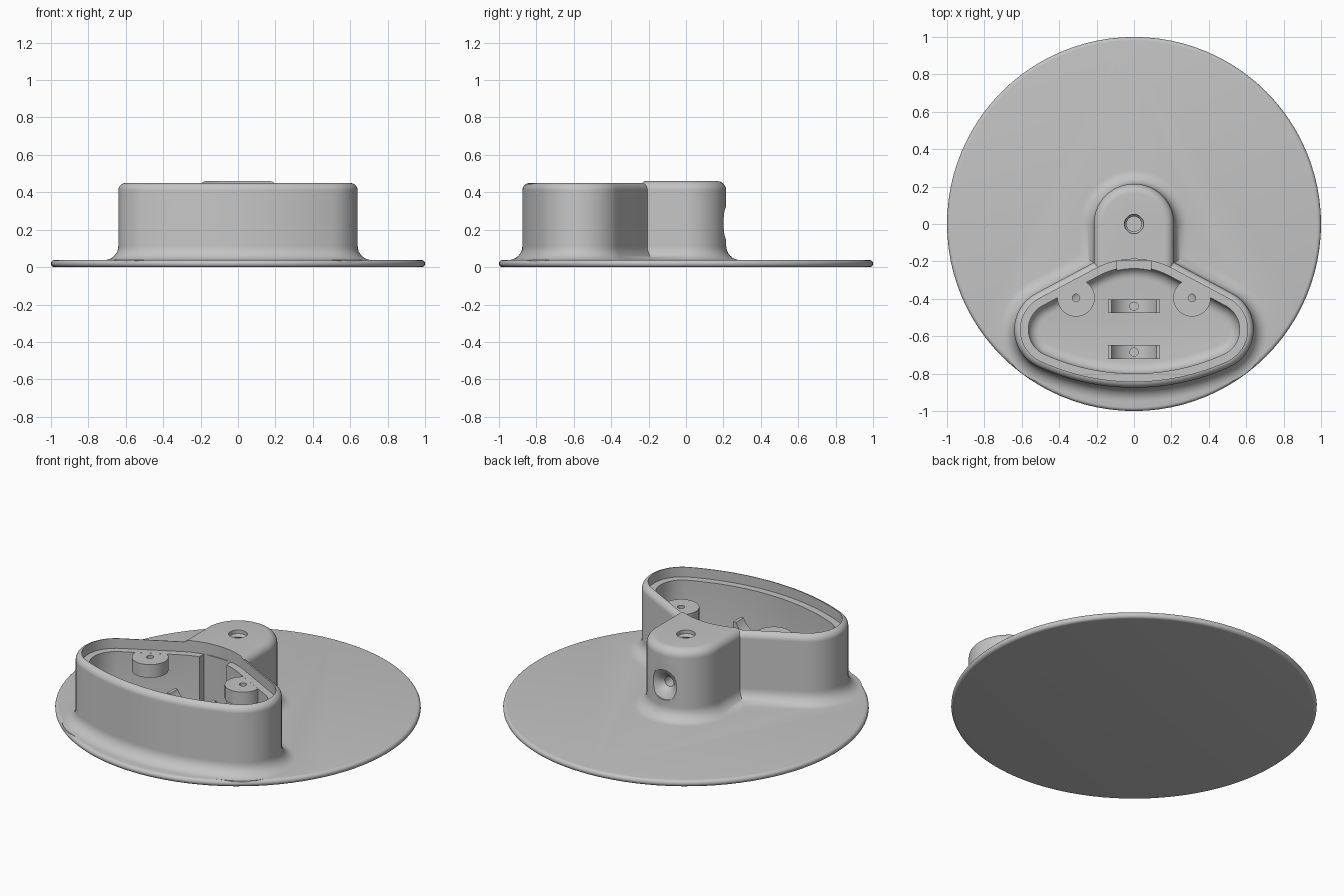
import bpy, bmesh
from math import sin, cos, pi, radians

if "Cube" in bpy.data.objects:
    bpy.data.objects.remove(bpy.data.objects["Cube"], do_unlink=True)

grey = bpy.data.materials.new("plain grey")
grey.use_nodes = True
grey.diffuse_color = (0.55, 0.55, 0.55, 1)
grey.node_tree.nodes["Principled BSDF"].inputs["Base Color"].default_value = (0.55, 0.55, 0.55, 1)


def arc(cx, cy, r, a0, a1, n):
    return [(cx + r * cos(radians(a0 + (a1 - a0) * i / n)),
             cy + r * sin(radians(a0 + (a1 - a0) * i / n))) for i in range(n + 1)]


# Outlines, each grown or shrunk by d
def circle(d):
    return arc(0, 0, d, 0, 360, 96)[:-1]


def pod_outline(d):
    return (arc(0, -0.63, 0.475 + d, 62, 118, 16)
            + arc(-0.42, -0.5645, 0.22 + d, 118, 245.7, 24)
            + arc(0, 0.365, 1.24 + d, 245.7, 294.3, 24)[1:]
            + arc(0.42, -0.5645, 0.22 + d, 294.3, 422, 24)[1:])


def post_outline(d):
    r = 0.215 + d
    return arc(0, 0, r, 0, 180, 36) + [(-r, -0.3), (r, -0.3)]


def loft(name, outline, profile, place=None):
    """Skin rings of an outline through (offset, height) pairs."""
    bm = bmesh.new()
    rings = []
    for d, z in profile:
        pts = [(x, y, z) for x, y in outline(d)]
        rings.append([bm.verts.new(place(p) if place else p) for p in pts])
    for a, b in zip(rings, rings[1:]):
        for i in range(len(a)):
            j = (i + 1) % len(a)
            bm.faces.new((a[i], a[j], b[j], b[i]))
    bm.faces.new(rings[0][::-1])
    bm.faces.new(rings[-1])
    bmesh.ops.recalc_face_normals(bm, faces=bm.faces)
    me = bpy.data.meshes.new(name)
    bm.to_mesh(me)
    bm.free()
    me.materials.append(grey)
    ob = bpy.data.objects.new(name, me)
    bpy.context.collection.objects.link(ob)
    return ob


def box(name, x0, x1, y0, y1, z0, z1):
    rect = lambda d: [(x0, y0), (x1, y0), (x1, y1), (x0, y1)]
    return loft(name, rect, [(0, z0), (0, z1)])


def rod(name, x, y, r, z0, z1):
    return loft(name, circle, [(r, z0), (r, z1)], lambda p: (p[0] + x, p[1] + y, p[2]))


def combine(ob, other, operation):
    """Apply a boolean and discard the second object."""
    mod = ob.modifiers.new("cut", "BOOLEAN")
    mod.operation, mod.solver, mod.object = operation, "EXACT", other
    bpy.context.view_layer.objects.active = ob
    bpy.ops.object.modifier_apply(modifier=mod.name)
    bpy.data.objects.remove(other, do_unlink=True)


def smooth(ob):
    bpy.ops.object.select_all(action="DESELECT")
    ob.select_set(True)
    bpy.context.view_layer.objects.active = ob
    bpy.ops.object.shade_smooth_by_angle(angle=radians(30))


def walls(top, rnd):
    """Flared foot, straight wall and rounded top edge."""
    steps = [i * pi / 16 for i in range(9)]
    foot = [(0.075 - 0.075 * sin(t), 0.113 - 0.075 * cos(t)) for t in steps]
    edge = [(-rnd + rnd * cos(t), top - rnd + rnd * sin(t)) for t in steps]
    return [(0.075, 0.025)] + foot + edge


# Round base plate with a rounded rim
half = 0.019
rim = [(1 - half + half * sin(i * pi / 10), half - half * cos(i * pi / 10)) for i in range(11)]
body = loft("base_and_housing", circle, rim)

# Housing and post standing on the plate
combine(body, loft("housing", pod_outline, walls(0.45, 0.04)), "UNION")
combine(body, loft("post", post_outline, walls(0.46, 0.05)), "UNION")

# Lid recess, cavity with a rounded floor, and cable notch
LEDGE, FLOOR = 0.39, 0.045
combine(body, loft("recess", pod_outline, [(-0.033, LEDGE), (-0.033, 0.6)]), "DIFFERENCE")
bowl = [(-0.135 + 0.06 * sin(t), FLOOR + 0.06 - 0.06 * cos(t)) for t in [i * pi / 12 for i in range(7)]]
combine(body, loft("cavity", pod_outline, bowl + [(-0.075, 0.55)]), "DIFFERENCE")
combine(body, box("notch", -0.09, 0.09, -0.4, -0.195, FLOOR + 0.03, 0.5), "DIFFERENCE")

# Threaded hole down the post
thread = [(0.051 if i % 2 else 0.04, 0.2 + 0.014 * i) for i in range(18)]
combine(body, loft("thread", circle, thread + [(0.051, 0.5)]), "DIFFERENCE")

# Dished screw hole at the back of the post
dish = [(0.03, 0.02), (0.03, 0.16), (0.045, 0.18), (0.065, 0.195), (0.09, 0.206), (0.09, 0.3)]
combine(body, loft("dish", circle, dish, lambda p: (p[0], p[2], 0.235 + p[1])), "DIFFERENCE")
smooth(body)

# Screw bosses hanging from the ledge
for side, x in (("left", 0.31), ("right", -0.31)):
    boss = rod(side + "_boss", x, -0.395, 0.1, 0.31, LEDGE - 0.0005)
    combine(boss, rod("hole", x, -0.395, 0.02, 0.2, 0.5), "DIFFERENCE")
    smooth(boss)

# Cradles on the cavity floor, hollowed for a cylinder
for place, y in (("front", -0.685), ("rear", -0.44)):
    cradle = box(place + "_cradle", -0.14, 0.14, y - 0.037, y + 0.037, 0.03, 0.25)
    hollow = loft("hollow", circle, [(0.13, y - 0.1), (0.13, y + 0.1)],
                  lambda p: (p[0], p[2], 0.3 + p[1]))
    combine(cradle, hollow, "DIFFERENCE")
    combine(cradle, rod("hole", 0, y, 0.022, 0.08, 0.4), "DIFFERENCE")
    smooth(cradle)
